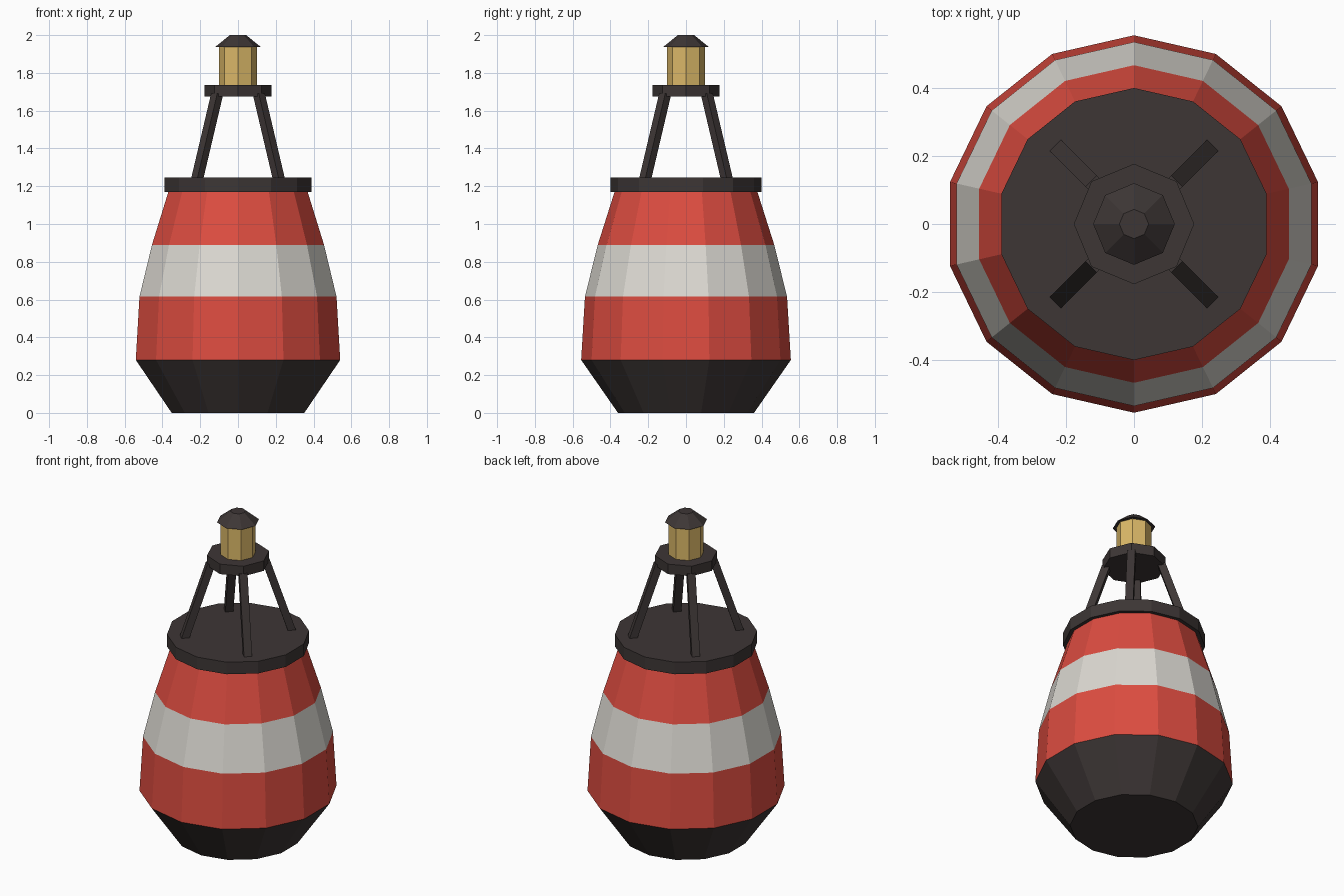
import bpy, bmesh
from math import pi, sin, cos
from mathutils import Vector

cube = bpy.data.objects.get("Cube")
if cube:
    bpy.data.objects.remove(cube, do_unlink=True)


def srgb(hex_code):
    parts = [int(hex_code[i:i + 2], 16) / 255 for i in (0, 2, 4)]
    return [c / 12.92 if c < 0.04 else ((c + 0.055) / 1.055) ** 2.4 for c in parts] + [1]


def make_material(name, hex_code):
    mat = bpy.data.materials.new(name)
    mat.use_nodes = True
    mat.diffuse_color = srgb(hex_code)
    mat.node_tree.nodes["Principled BSDF"].inputs["Base Color"].default_value = srgb(hex_code)
    return mat


charcoal = make_material("charcoal", "3d3635")
red = make_material("red", "dc4c40")
white = make_material("off_white", "dcd9d2")
gold = make_material("lamp_gold", "dbb868")


def add_object(name, bm, materials):
    bmesh.ops.recalc_face_normals(bm, faces=bm.faces)
    mesh = bpy.data.meshes.new(name)
    bm.to_mesh(mesh)
    bm.free()
    for mat in materials:
        mesh.materials.append(mat)
    obj = bpy.data.objects.new(name, mesh)
    bpy.context.collection.objects.link(obj)
    return obj


def lathe(name, profile, sides, materials):
    """Closed faceted solid from (radius, height) rings, one material per band."""
    bm = bmesh.new()
    rings = []
    for radius, z in profile:
        angles = [pi / 2 + 2 * pi * i / sides for i in range(sides)]
        rings.append([bm.verts.new((radius * cos(a), radius * sin(a), z)) for a in angles])
    for band, (low, high) in enumerate(zip(rings, rings[1:])):
        for i in range(sides):
            j = (i + 1) % sides
            face = bm.faces.new((low[i], low[j], high[j], high[i]))
            face.material_index = min(band, len(materials) - 1)
    bm.faces.new(rings[0][::-1])
    bm.faces.new(rings[-1]).material_index = len(materials) - 1
    return add_object(name, bm, materials)


def strut(name, sx, sy):
    """Square bar leaning inward along a diagonal."""
    bm = bmesh.new()
    out = Vector((sx, sy, 0)).normalized()
    side = Vector((-out.y, out.x, 0))
    half = 0.023
    rings = []
    for reach, z in ((0.217, 1.235), (0.11, 1.69)):
        centre = Vector((sx * reach, sy * reach, z))
        rings.append([bm.verts.new(centre + out * half * u + side * half * v)
                      for u, v in ((1, 1), (-1, 1), (-1, -1), (1, -1))])
    low, high = rings
    for i in range(4):
        j = (i + 1) % 4
        bm.faces.new((low[i], low[j], high[j], high[i]))
    bm.faces.new(low[::-1])
    bm.faces.new(high)
    return add_object(name, bm, [charcoal])


# Banded float body and its deck
lathe("float_body", [(0.36, 0), (0.555, 0.28), (0.535, 0.615), (0.467, 0.89), (0.375, 1.18)],
      14, [charcoal, red, white, red])
lathe("deck", [(0.4, 1.17), (0.4, 1.245)], 14, [charcoal])

# Four-legged tower
for front_back, sy in (("front", -1), ("back", 1)):
    for left_right, sx in (("left", 1), ("right", -1)):
        strut(f"{front_back}_{left_right}_strut", sx, sy)

# Lamp platform, lamp and roof
lathe("lamp_platform", [(0.177, 1.675), (0.177, 1.737)], 8, [charcoal])
lathe("lamp", [(0.1, 1.73), (0.1, 1.945)], 8, [gold])
lathe("lamp_roof", [(0.12, 1.938), (0.043, 2.0)], 8, [charcoal])
